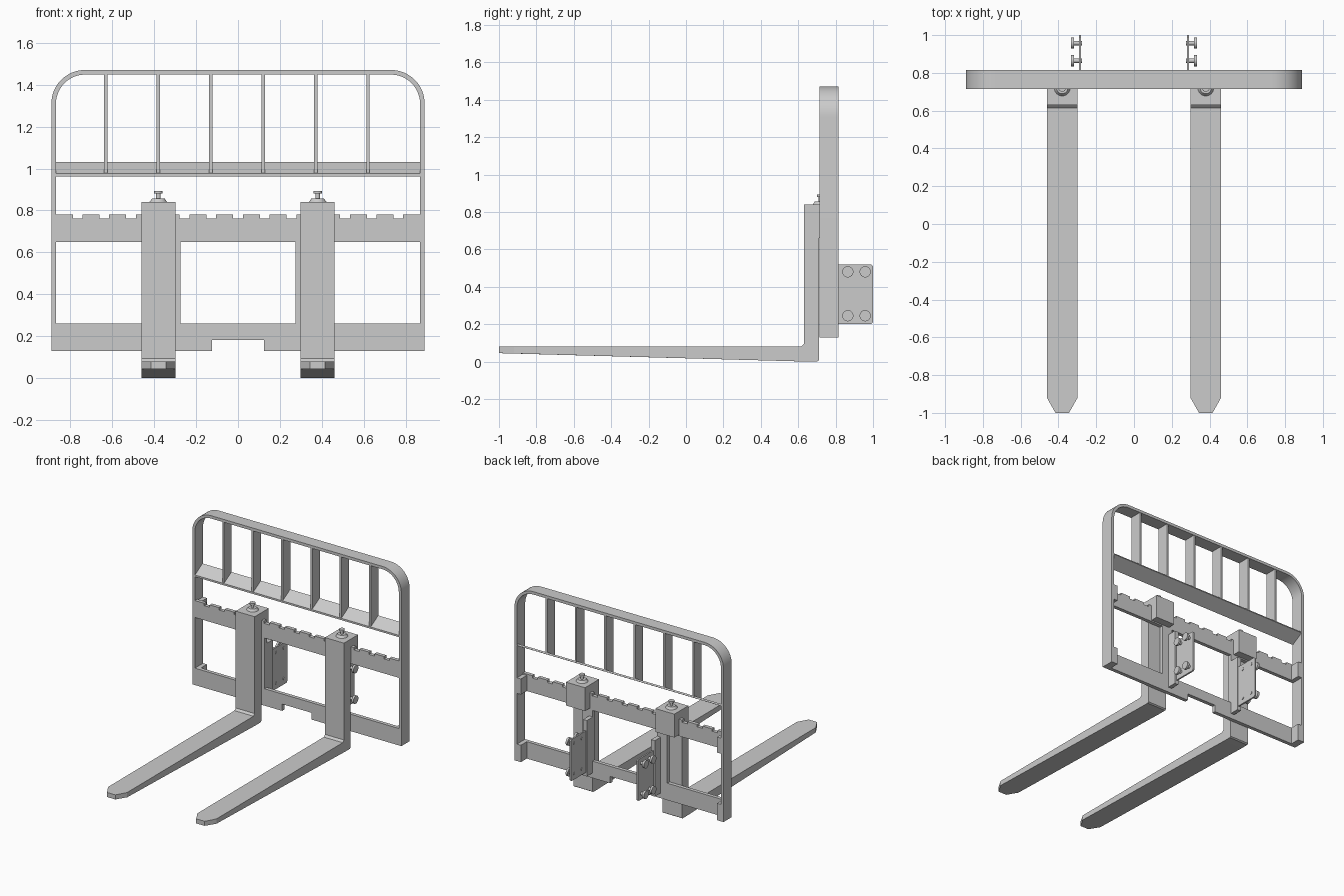
import bpy, bmesh, math
from mathutils import Vector, Matrix

if "Cube" in bpy.data.objects:
    bpy.data.objects.remove(bpy.data.objects["Cube"])


def finish(name, bm, smooth=False):
    bmesh.ops.recalc_face_normals(bm, faces=bm.faces)
    me = bpy.data.meshes.new(name)
    bm.to_mesh(me)
    bm.free()
    ob = bpy.data.objects.new(name, me)
    bpy.context.collection.objects.link(ob)
    if smooth:
        bpy.ops.object.select_all(action='DESELECT')
        ob.select_set(True)
        bpy.context.view_layer.objects.active = ob
        bpy.ops.object.shade_smooth_by_angle(angle=math.radians(30))
    return ob


def prism_bm(pts, axis, a, b):
    """Extrude a 2D profile along an axis: 'y' uses (x, z), 'x' uses (y, z)."""
    bm = bmesh.new()
    co = (lambda p: (p[0], a, p[1])) if axis == 'y' else (lambda p: (a, p[0], p[1]))
    face = bm.faces.new([bm.verts.new(co(p)) for p in pts])
    ext = bmesh.ops.extrude_face_region(bm, geom=[face])
    verts = [g for g in ext['geom'] if isinstance(g, bmesh.types.BMVert)]
    move = Vector((0, b - a, 0)) if axis == 'y' else Vector((b - a, 0, 0))
    bmesh.ops.translate(bm, verts=verts, vec=move)
    return bm


def prism(name, pts, axis, a, b, smooth=False):
    return finish(name, prism_bm(pts, axis, a, b), smooth)


def box(name, x0, x1, y0, y1, z0, z1):
    x0, x1 = sorted((x0, x1))
    return prism(name, [(x0, z0), (x1, z0), (x1, z1), (x0, z1)], 'y', y0, y1)


def cylinder(name, center, r1, r2, depth, along_x=False):
    bm = bmesh.new()
    m = Matrix.Translation(center)
    if along_x:
        m = m @ Matrix.Rotation(math.pi / 2, 4, 'Y')
    bmesh.ops.create_cone(bm, cap_ends=True, segments=24, radius1=r1, radius2=r2,
                          depth=depth, matrix=m)
    return finish(name, bm, True)


def arch(w, top, r, bottom, n=12):
    pts = [(-w, bottom)]
    for cx, start in ((-w + r, math.pi), (w - r, math.pi / 2)):
        for i in range(n + 1):
            t = start - i * math.pi / 2 / n
            pts.append((cx + r * math.cos(t), top - r + r * math.sin(t)))
    return pts + [(w, bottom)]


# Rounded outer frame
F0, F1 = 0.715, 0.815
prism("outer_frame", arch(0.89, 1.47, 0.16, 0.13) + arch(0.868, 1.448, 0.138, 0.13)[::-1],
      'y', F0, F1, True)

# Sloped shelf and guard bars
prism("sloped_crossbar", [(0.717, 0.962), (0.717, 0.976), (0.808, 1.03), (0.814, 1.018)],
      'x', -0.868, 0.868)
for i in range(6):
    x = -0.63 + 0.25 * i
    prism("guard_bar", [(0.72, 0.975), (0.72, 1.449), (0.812, 1.449), (0.812, 1.025)],
          'x', x - 0.008, x + 0.008)

# Notched upper rail
R1 = 0.743
top = [(-0.868, 0.65), (-0.868, 0.78)]
for k in range(-6, 7):
    c = k * 0.1275
    top += [(c - 0.023, 0.78), (c - 0.023, 0.762), (c + 0.023, 0.762), (c + 0.023, 0.78)]
prism("notched_rail", top + [(0.868, 0.78), (0.868, 0.65)], 'y', F0, R1)

# Lower rail with centre cutout
prism("lower_rail", [(-0.868, 0.13), (-0.868, 0.26), (0.868, 0.26), (0.868, 0.13),
                     (0.125, 0.13), (0.125, 0.182), (-0.125, 0.182), (-0.125, 0.13)],
      'y', F0, R1)

for s in (-1, 1):
    # End blocks tying the rails to the frame
    box("upper_end_block", s * 0.835, s * 0.868, R1, F1, 0.65, 0.77)
    box("lower_end_block", s * 0.835, s * 0.868, R1, F1, 0.13, 0.26)

    # Upright and its rear rib
    box("upright", s * 0.274, s * 0.36, F0, R1, 0.26, 0.65)
    box("upright_rib", s * 0.274, s * 0.305, R1, F1, 0.17, 0.6)

    # Rear mounting plate with four headed pins
    prism("mount_plate", [(F1, 0.2), (0.99, 0.2), (1.0, 0.21), (1.0, 0.51), (0.99, 0.52), (F1, 0.52)],
          'x', s * 0.28, s * 0.292)
    for y in (0.865, 0.958):
        for z in (0.245, 0.48):
            cylinder("pin_stem", (s * 0.301, y, z), 0.012, 0.012, 0.05, True)
            cylinder("pin_head", (s * 0.325, y, z), 0.03, 0.03, 0.016, True)

    # Fork with tapered blade and clipped tip
    cx = s * 0.38
    bm = prism_bm([(-1, 0.045), (0.64, 0.005), (0.70, 0.005), (0.71, 0.012), (0.71, 0.84),
                   (0.63, 0.84), (0.63, 0.095), (0.615, 0.08), (-1, 0.08)],
                  'x', cx - 0.081, cx + 0.081)
    for side in (-1, 1):
        geom = bm.verts[:] + bm.edges[:] + bm.faces[:]
        cut = bmesh.ops.bisect_plane(bm, geom=geom, clear_outer=True,
                                     plane_co=(cx + side * 0.036, -1, 0),
                                     plane_no=Vector((side * 0.08, -0.045, 0)).normalized())
        edges = [g for g in cut['geom_cut'] if isinstance(g, bmesh.types.BMEdge)]
        bmesh.ops.holes_fill(bm, edges=edges)
    bm.verts.ensure_lookup_table()
    finish("fork", bm)

    # Hook block over the notched rail, with lock knob
    box("fork_hook", cx - 0.081, cx + 0.081, 0.705, 0.80, 0.66, 0.84)
    cylinder("knob_base", (cx, 0.72, 0.848), 0.043, 0.03, 0.018)
    cylinder("knob_stem", (cx, 0.72, 0.87), 0.011, 0.011, 0.04)
    cylinder("knob_cap", (cx, 0.72, 0.887), 0.02, 0.02, 0.014)

# Stand the whole model on the ground plane
for ob in bpy.data.objects:
    if ob.name.startswith("fork") and "hook" not in ob.name:
        for v in ob.data.vertices:
            if v.co.z < 0.02:
                v.co.z -= 0.005
